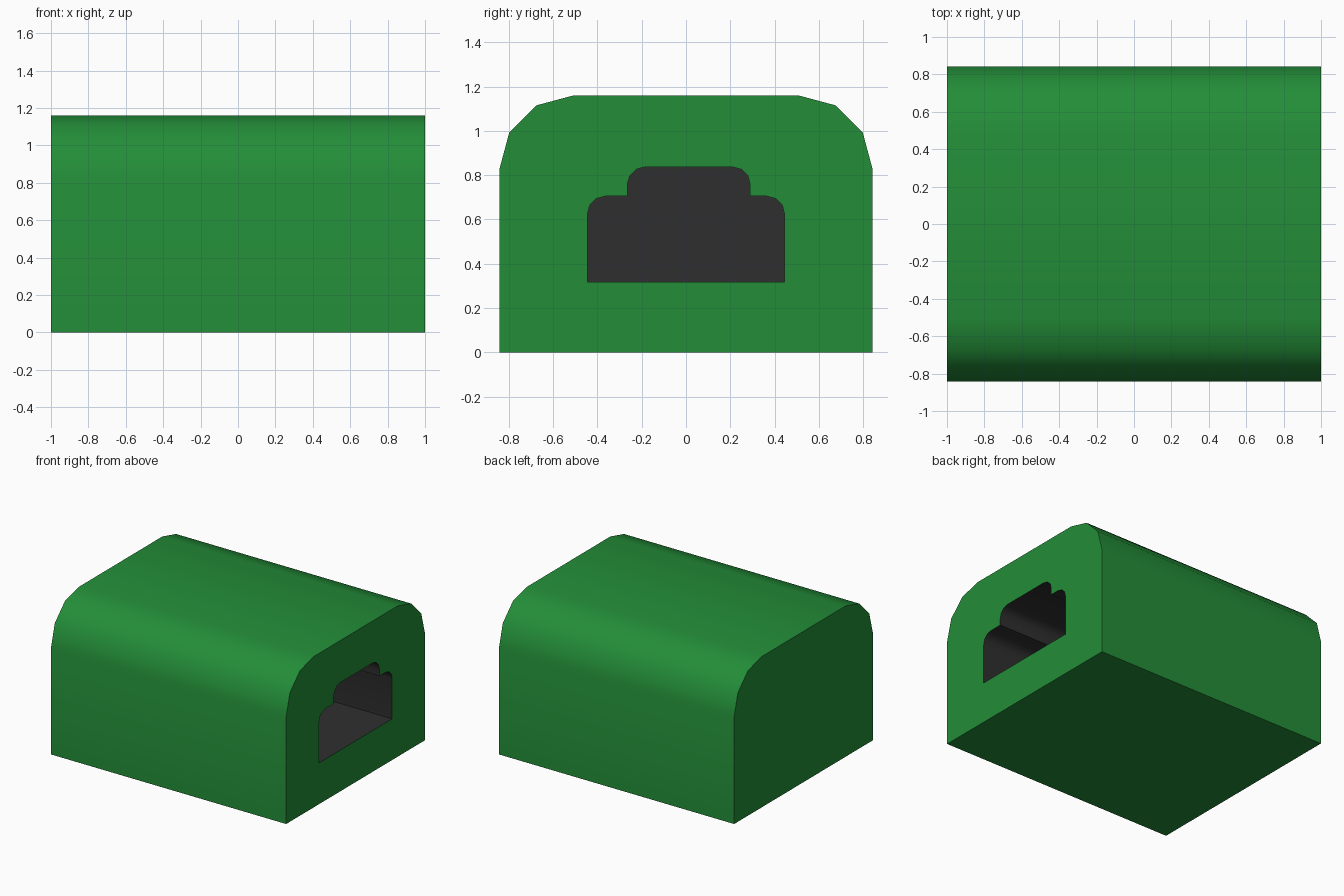
import bpy, bmesh, math

if "Cube" in bpy.data.objects:
    bpy.data.objects.remove(bpy.data.objects["Cube"])


def material(name, rgb):
    m = bpy.data.materials.new(name)
    m.diffuse_color = (*rgb, 1)
    m.use_nodes = True
    m.node_tree.nodes["Principled BSDF"].inputs["Base Color"].default_value = m.diffuse_color
    return m


def arc(cy, cz, r, start):
    """Quarter round in three flat steps, running counter-clockwise."""
    return [(cy + r * math.cos(math.radians(start + 30 * i)),
             cz + r * math.sin(math.radians(start + 30 * i))) for i in range(4)]


# Casing outline: flat base, large rounded shoulders
R = 0.335
casing = ([(-0.843, 0), (0.843, 0)]
          + arc(0.508, 1.16 - R, R, 0) + arc(-0.508, 1.16 - R, R, 90))

# Socket outline: wide lower slot with a narrower latch slot on top
r = 0.08
socket = ([(-0.445, 0.317), (0.445, 0.317)]
          + arc(0.365, 0.625, r, 0) + [(0.29, 0.705)]
          + arc(0.21, 0.757, r, 0) + arc(-0.185, 0.757, r, 90)
          + [(-0.265, 0.705)] + arc(-0.365, 0.625, r, 90))

BACK = -0.6  # x of the socket's inner end
bm = bmesh.new()


def loop(profile, x):
    return [bm.verts.new((x, y, z)) for y, z in profile]


def walls(a, b, mat, smooth):
    n = len(a)
    for i in range(n):
        j = (i + 1) % n
        f = bm.faces.new((a[i], a[j], b[j], b[i]))
        f.material_index = mat
        f.smooth = smooth


# Casing shell and closed end
outer_a, outer_b = loop(casing, -1), loop(casing, 1)
walls(outer_a, outer_b, 0, True)
bm.faces.new(outer_a)

# Socket cavity and its end wall
inner_a, inner_b = loop(socket, BACK), loop(socket, 1)
walls(inner_a, inner_b, 1, True)
bm.faces.new(inner_a).material_index = 1

# Open end: flat face around the socket
rim = [bm.edges.get((l[i - 1], l[i])) for l in (outer_b, inner_b) for i in range(len(l))]
bmesh.ops.triangle_fill(bm, edges=rim, use_beauty=True, use_dissolve=False)
bmesh.ops.recalc_face_normals(bm, faces=bm.faces)

mesh = bpy.data.meshes.new("socket_casing")
bm.to_mesh(mesh)
bm.free()
mesh.materials.append(material("green casing", (0.017, 0.27, 0.04)))
mesh.materials.append(material("dark grey socket", (0.028, 0.028, 0.028)))
obj = bpy.data.objects.new("socket_casing", mesh)
bpy.context.collection.objects.link(obj)
bpy.context.view_layer.objects.active = obj
obj.select_set(True)
bpy.ops.object.shade_smooth_by_angle(angle=math.radians(40))
